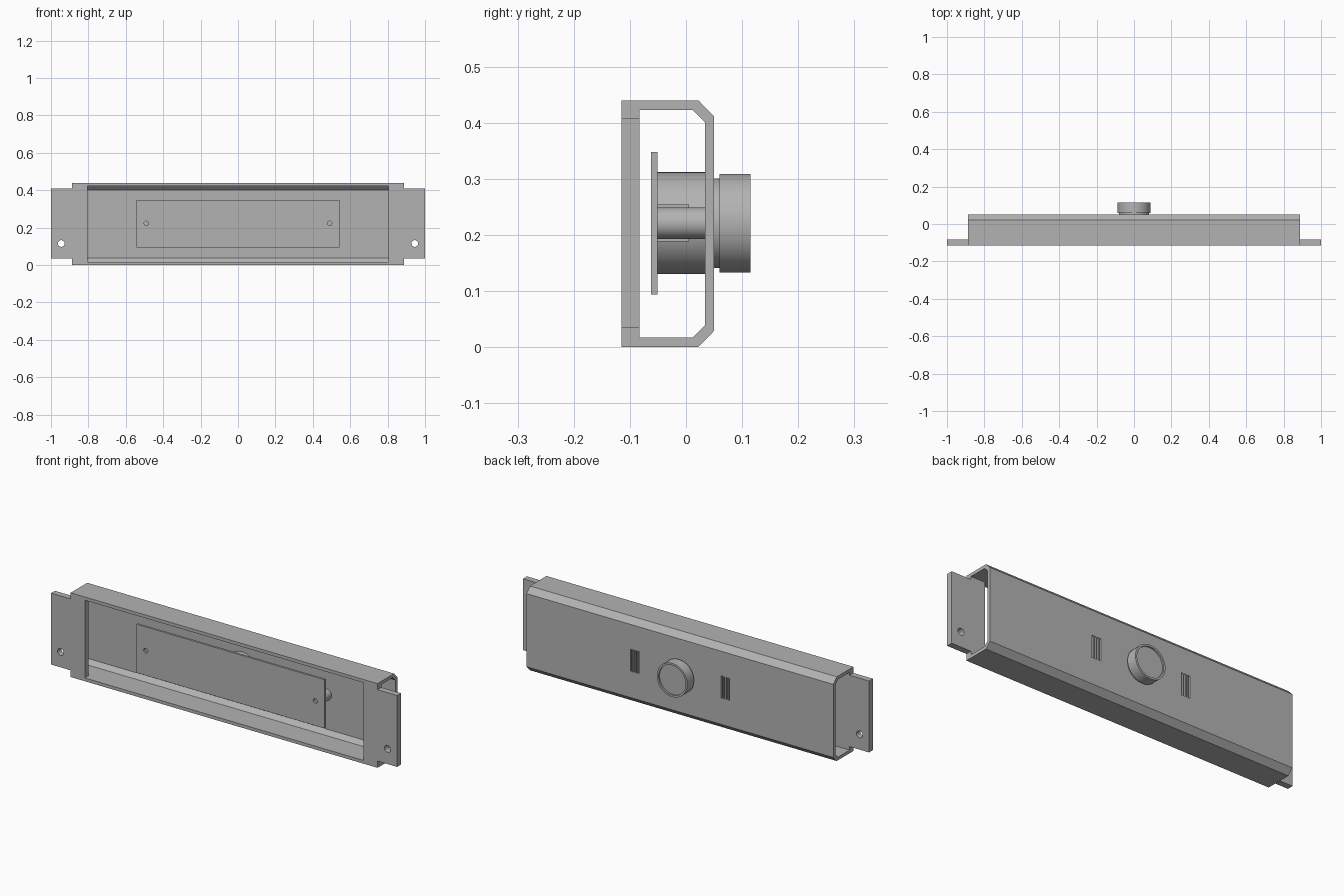
import bpy, bmesh, math
from mathutils import Matrix, Vector

cube = bpy.data.objects.get("Cube")
if cube:
    bpy.data.objects.remove(cube, do_unlink=True)

GREY = (0.45, 0.45, 0.45, 1)
metal = bpy.data.materials.new("grey metal")
metal.use_nodes = True
metal.diffuse_color = GREY
metal.node_tree.nodes["Principled BSDF"].inputs["Base Color"].default_value = GREY

MID_Z = 0.221


def finish(name, bm, smooth=False):
    bmesh.ops.recalc_face_normals(bm, faces=bm.faces)
    mesh = bpy.data.meshes.new(name)
    bm.to_mesh(mesh)
    bm.free()
    mesh.materials.append(metal)
    obj = bpy.data.objects.new(name, mesh)
    bpy.context.collection.objects.link(obj)
    if smooth:
        bpy.ops.object.select_all(action='DESELECT')
        obj.select_set(True)
        bpy.context.view_layer.objects.active = obj
        bpy.ops.object.shade_smooth_by_angle(angle=math.radians(35))
    return obj


def extrude(name, points, offset):
    bm = bmesh.new()
    face = bm.faces.new([bm.verts.new(p) for p in points])
    moved = bmesh.ops.extrude_face_region(bm, geom=[face], use_keep_orig=True)
    verts = [v for v in moved["geom"] if isinstance(v, bmesh.types.BMVert)]
    bmesh.ops.translate(bm, verts=verts, vec=Vector(offset))
    return finish(name, bm)


def box(name, x, y, z):
    return extrude(name, [(x[0], y[0], z[0]), (x[1], y[0], z[0]),
                          (x[1], y[0], z[1]), (x[0], y[0], z[1])], (0, y[1] - y[0], 0))


def lathe(name, profile, x, z, sides=48):
    # Spin a (radius, y) outline about the y axis
    bm = bmesh.new()
    verts = [bm.verts.new((x + r, y, z)) for r, y in profile]
    edges = [bm.edges.new(pair) for pair in zip(verts, verts[1:])]
    bmesh.ops.spin(bm, geom=verts + edges, cent=(x, 0, z), axis=(0, 1, 0),
                   angle=math.tau, steps=sides)
    bmesh.ops.remove_doubles(bm, verts=bm.verts, dist=1e-5)
    return finish(name, bm, smooth=True)


def cylinder(name, radius, y0, y1, x, z, sides=32):
    return lathe(name, [(0, y0), (radius, y0), (radius, y1), (0, y1)], x, z, sides)


def cut(target, cutters):
    for cutter in cutters:
        cutter.hide_render = True
        mod = target.modifiers.new("cut", 'BOOLEAN')
        mod.operation, mod.solver, mod.object = 'DIFFERENCE', 'EXACT', cutter
        bpy.context.view_layer.objects.active = target
        bpy.ops.object.modifier_apply(modifier=mod.name)
        bpy.data.objects.remove(cutter, do_unlink=True)


# Channel housing: bent sheet with chamfered rear corners and open ends
W = 0.887
outer = [(-0.115, 0), (0.022, 0), (0.05, 0.029), (0.05, 0.411), (0.022, 0.44), (-0.115, 0.44)]
inner = [(-0.115, 0.423), (0.012, 0.423), (0.034, 0.401), (0.034, 0.039), (0.012, 0.017), (-0.115, 0.017)]
housing = extrude("housing", [(-W, y, z) for y, z in outer + inner], (2 * W, 0, 0))

# Rear vents: narrow upright slits on each side of the knob
cut(housing, [box("slit", (x - 0.004, x + 0.004), (0.02, 0.07), (0.166, 0.282))
              for side in (-1, 1) for x in [side * 0.262 + i * 0.014 for i in (-1.5, -0.5, 0.5, 1.5)]])

for side, label in ((-1, "right"), (1, "left")):
    # Front end plate with a narrower mounting ear and a screw hole
    outline = [(0.805, 0.017), (W, 0.017), (W, 0.035), (1, 0.035),
               (1, 0.408), (W, 0.408), (W, 0.423), (0.805, 0.423)]
    ear = extrude(label + "_mounting_plate", [(side * x, -0.115, z) for x, z in outline], (0, 0.032, 0))
    cut(ear, [cylinder("hole", 0.018, -0.2, 0, side * 0.945, 0.115)])
    # Standoff post and vent block between the inner plate and the rear wall
    cylinder(label + "_standoff", 0.028, -0.051, 0.034, side * 0.49, MID_Z)
    box(label + "_vent_block", (side * 0.262 - 0.03, side * 0.262 + 0.03), (-0.051, 0.005), (0.188, 0.254))

# Inner plate with two screw holes
plate = box("inner_plate", (-0.543, 0.543), (-0.062, -0.051), (0.094, 0.348))
cut(plate, [cylinder("hole", 0.012, -0.1, 0, x, MID_Z + 0.002) for x in (-0.49, 0.49)])

# Drum behind the inner plate, and the rear knob on its neck
cylinder("drum", 0.091, -0.051, 0.034, 0, MID_Z, 48)
lathe("knob", [(0, 0.05), (0.08, 0.05), (0.08, 0.06), (0.088, 0.06), (0.088, 0.115),
               (0.078, 0.115), (0.078, 0.107), (0, 0.107)], 0, MID_Z)
